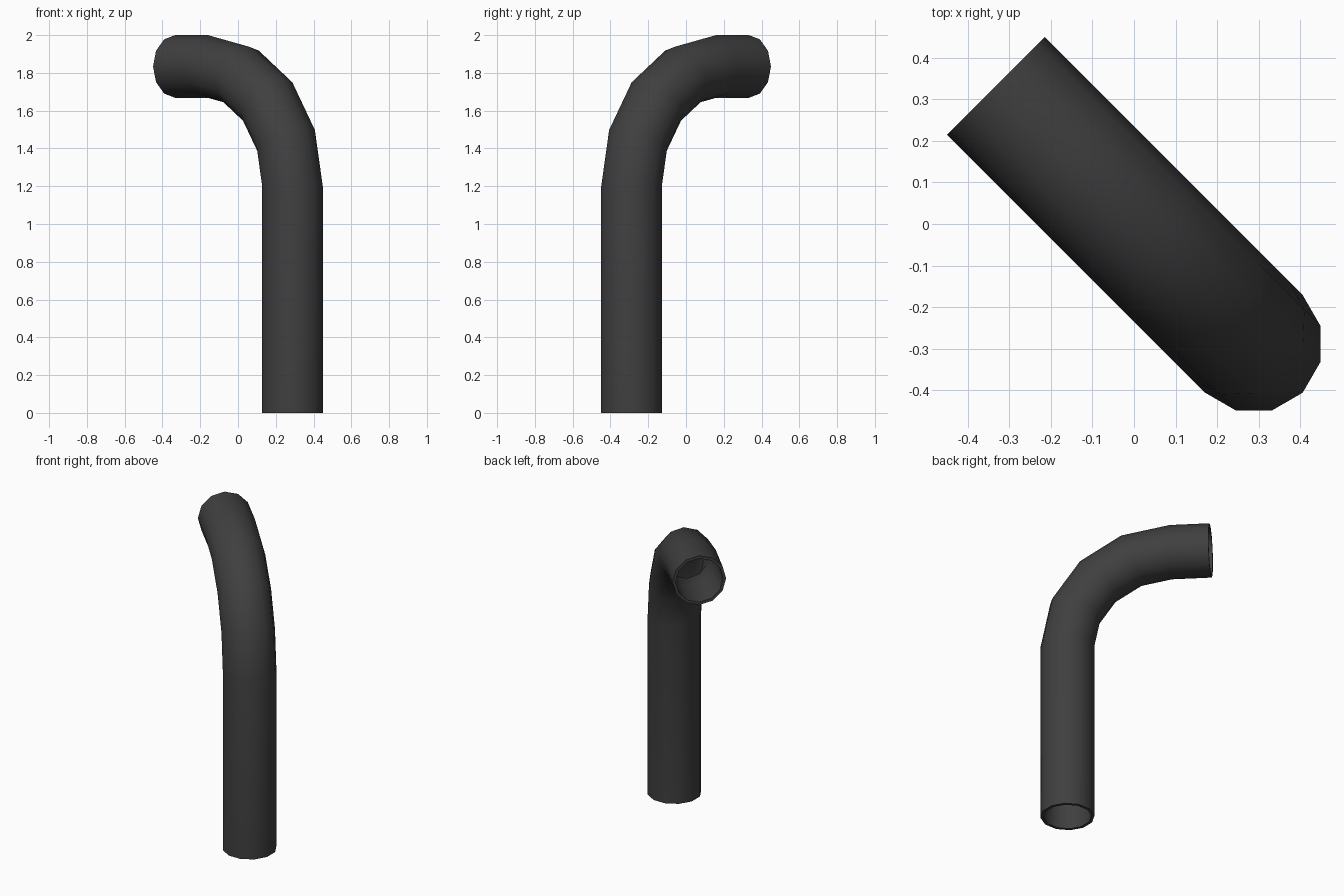
import bpy, bmesh
from math import sin, cos, pi, radians
from mathutils import Vector

if "Cube" in bpy.data.objects:
    bpy.data.objects.remove(bpy.data.objects["Cube"])

SIDES, R_OUT, R_IN = 12, 0.166, 0.147   # pipe cross-section
BEND, Z_BEND = 0.634, 1.2               # elbow radius, height where it starts
S_START, S_END = -0.408, 0.47           # extent along the diagonal
ALONG = Vector((-1, 1, 0)).normalized()  # direction the pipe bends towards
SIDE = Vector((1, 1, 0)).normalized()
UP = Vector((0, 0, 1))

# centre line: (position along diagonal, height, bend angle)
path = [(S_START, 0, 0)]
for i in range(5):
    a = i * pi / 8
    path.append((S_START + BEND * (1 - cos(a)), Z_BEND + BEND * sin(a), a))
path.append((S_END, Z_BEND + BEND, pi / 2))

bm = bmesh.new()


def ring(s, z, a, r):
    centre = ALONG * s + UP * z
    radial = -ALONG * cos(a) + UP * sin(a)
    return [bm.verts.new(centre + radial * r * cos(t) + SIDE * r * sin(t))
            for t in (2 * pi * k / SIDES for k in range(SIDES))]


# outer wall up, inner wall back down, joined by the two rims
rings = [ring(*p, R_OUT) for p in path] + [ring(*p, R_IN) for p in reversed(path)]
for i, lower in enumerate(rings):
    upper = rings[(i + 1) % len(rings)]
    for k in range(SIDES):
        n = (k + 1) % SIDES
        bm.faces.new((lower[k], lower[n], upper[n], upper[k]))
bmesh.ops.recalc_face_normals(bm, faces=bm.faces[:])

mesh = bpy.data.meshes.new("bent_pipe")
bm.to_mesh(mesh)
bm.free()
pipe = bpy.data.objects.new("bent_pipe", mesh)
bpy.context.collection.objects.link(pipe)

# dark grey finish
mat = bpy.data.materials.new("dark_grey")
mat.diffuse_color = (0.05, 0.05, 0.05, 1)
mat.use_nodes = True
mat.node_tree.nodes["Principled BSDF"].inputs["Base Color"].default_value = mat.diffuse_color
mesh.materials.append(mat)

# smooth walls, crisp rims
bpy.context.view_layer.objects.active = pipe
pipe.select_set(True)
bpy.ops.object.shade_smooth_by_angle(angle=radians(40))
